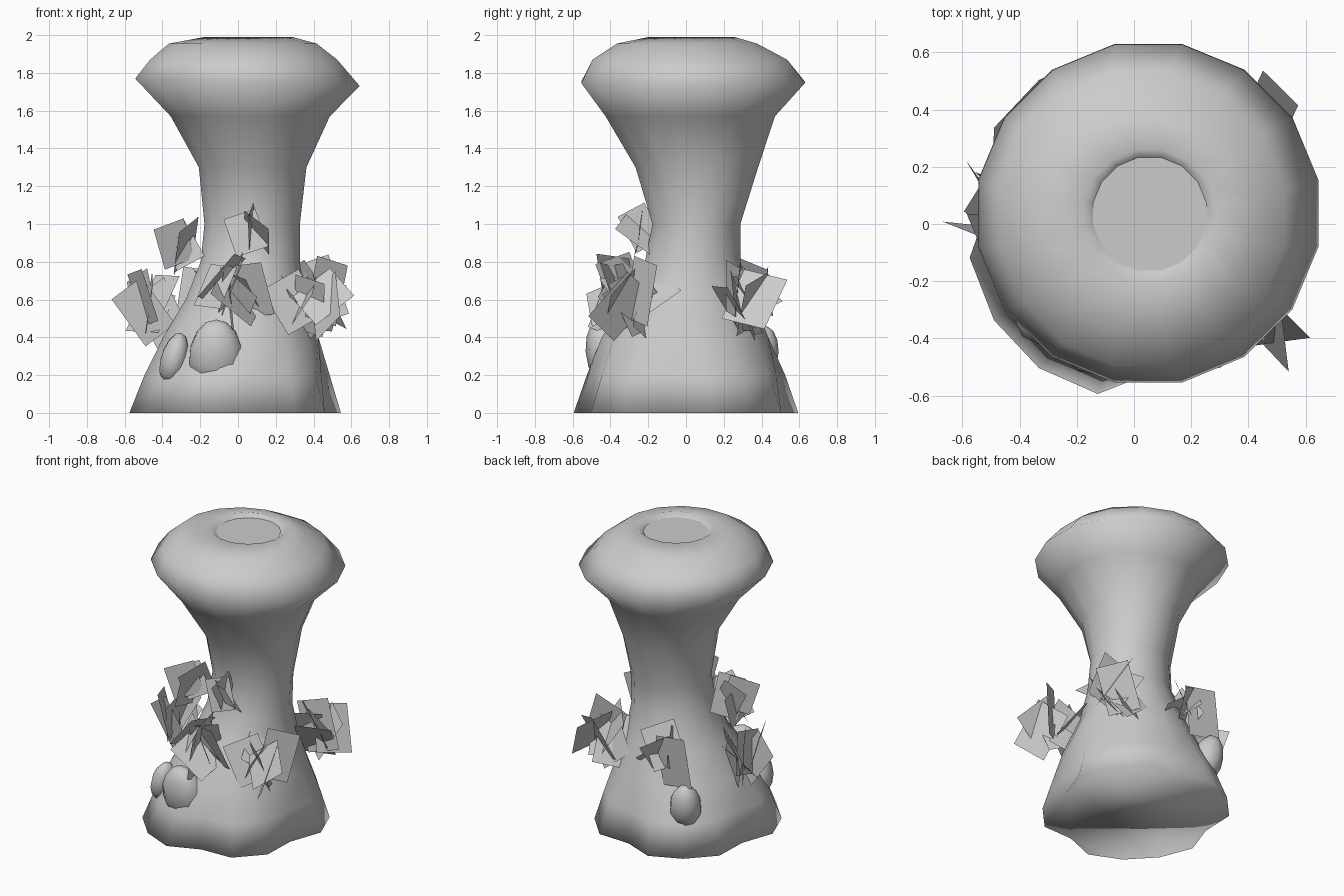
import bpy, bmesh, math, random
from mathutils import Vector, Matrix, Euler

cube = bpy.data.objects.get("Cube")
if cube:
    bpy.data.objects.remove(cube, do_unlink=True)

grey = bpy.data.materials.new("stone_grey")
grey.use_nodes = True
grey.diffuse_color = (0.6, 0.6, 0.6, 1)
grey.node_tree.nodes["Principled BSDF"].inputs["Base Color"].default_value = (0.6, 0.6, 0.6, 1)


def finish(bm, name):
    mesh = bpy.data.meshes.new(name)
    bm.to_mesh(mesh)
    bm.free()
    mesh.materials.append(grey)
    obj = bpy.data.objects.new(name, mesh)
    bpy.context.collection.objects.link(obj)
    return obj


# Trunk rings: z, min x, max x, min y, max y
RINGS = [
    (0.00, -0.58, 0.55, -0.60, 0.60),
    (0.20, -0.50, 0.49, -0.53, 0.53),
    (0.40, -0.40, 0.43, -0.45, 0.44),
    (0.60, -0.28, 0.36, -0.31, 0.36),
    (0.80, -0.20, 0.33, -0.22, 0.29),
    (1.00, -0.18, 0.33, -0.18, 0.29),
    (1.30, -0.21, 0.365, -0.27, 0.385),
    (1.57, -0.36, 0.49, -0.43, 0.475),
    (1.75, -0.55, 0.65, -0.56, 0.635),
    (1.87, -0.47, 0.53, -0.50, 0.54),
    (1.955, -0.37, 0.42, -0.37, 0.38),
    (1.99, -0.18, 0.29, -0.20, 0.26),
    (1.965, -0.145, 0.255, -0.165, 0.235),
]
SIDES = 16
HOLLOWS = {0: (0, 4, 8, 13), 1: (0, 4, 8, 13)}   # sides between roots, by ring
HOLLOW_DEPTH = {0: 0.87, 1: 0.92}


# Trunk with spreading roots, mushrooming head and shallow dish on top
def build_trunk():
    bm = bmesh.new()
    loops = []
    for level, (z, x0, x1, y0, y1) in enumerate(RINGS):
        loop = []
        for i in range(SIDES):
            a = math.tau * (i - 0.5) / SIDES
            r = HOLLOW_DEPTH[level] if i in HOLLOWS.get(level, ()) else 1.01
            tilt = 0.02 * math.cos(a) if level == 8 else 0
            loop.append(bm.verts.new(((x0 + x1) / 2 + (x1 - x0) / 2 * r * math.cos(a),
                                      (y0 + y1) / 2 + (y1 - y0) / 2 * r * math.sin(a),
                                      z - tilt)))
        loops.append(loop)
    for low, high in zip(loops, loops[1:]):
        for i in range(SIDES):
            j = (i + 1) % SIDES
            bm.faces.new((low[i], low[j], high[j], high[i])).smooth = True
    bm.faces.new(loops[0][::-1]).smooth = True
    floor = bm.faces.new(loops[-1])
    for edge in floor.edges:
        edge.smooth = False
    return finish(bm, "trunk")


# Rounded pods hanging on the root flare
def build_pod(name, centre, radii, tilt):
    bm = bmesh.new()
    bmesh.ops.create_uvsphere(bm, u_segments=10, v_segments=7, radius=1)
    for v in bm.verts:
        taper = 1 - 0.12 * v.co.z
        v.co = Vector((v.co.x * radii[0] * taper, v.co.y * radii[1] * taper, v.co.z * radii[2]))
    for f in bm.faces:
        f.smooth = True
    bm.transform(Matrix.Translation(centre) @ Euler(tilt).to_matrix().to_4x4())
    return finish(bm, name)


# Tuft of crossing flat square leaves
def build_tuft(name, centre, spread, size, count, seed):
    rng = random.Random(seed)
    bm = bmesh.new()
    for _ in range(count):
        w, h = size * rng.uniform(0.34, 0.45), size * rng.uniform(0.45, 0.6)
        turn = Euler((rng.uniform(0.7, 2.3), rng.uniform(-0.7, 0.7), rng.uniform(0, math.pi)))
        at = Vector(centre) + Vector([rng.uniform(-s, s) for s in spread])
        place = Matrix.Translation(at) @ turn.to_matrix().to_4x4()
        bm.faces.new([bm.verts.new(place @ Vector(p))
                      for p in ((-w, -h, 0), (w, -h, 0), (w, h, 0), (-w, h, 0))])
    return finish(bm, name)


build_trunk()
build_pod("front_pod", (-0.115, -0.42, 0.31), (0.15, 0.11, 0.19), (0.25, 0, 0))
build_pod("right_pod", (-0.335, -0.32, 0.29), (0.075, 0.10, 0.14), (0.2, 0.25, 0))
build_pod("back_pod", (-0.27, 0.39, 0.31), (0.10, 0.10, 0.155), (-0.25, -0.15, 0))

build_tuft("front_tuft", (-0.02, -0.37, 0.63), (0.10, 0.10, 0.09), 0.27, 10, 1)
build_tuft("upper_front_tuft", (0.08, -0.25, 0.96), (0.04, 0.02, 0.02), 0.2, 3, 2)
build_tuft("right_tuft", (-0.46, 0.04, 0.57), (0.05, 0.10, 0.06), 0.27, 7, 3)
build_tuft("upper_right_tuft", (-0.29, -0.08, 0.86), (0.06, 0.04, 0.04), 0.23, 4, 4)
build_tuft("front_left_tuft", (0.38, -0.27, 0.57), (0.10, 0.08, 0.08), 0.28, 8, 5)
build_tuft("back_left_tuft", (0.39, 0.28, 0.60), (0.08, 0.10, 0.08), 0.29, 7, 6)
build_tuft("back_tuft", (-0.11, 0.37, 0.62), (0.10, 0.07, 0.06), 0.28, 6, 7)
